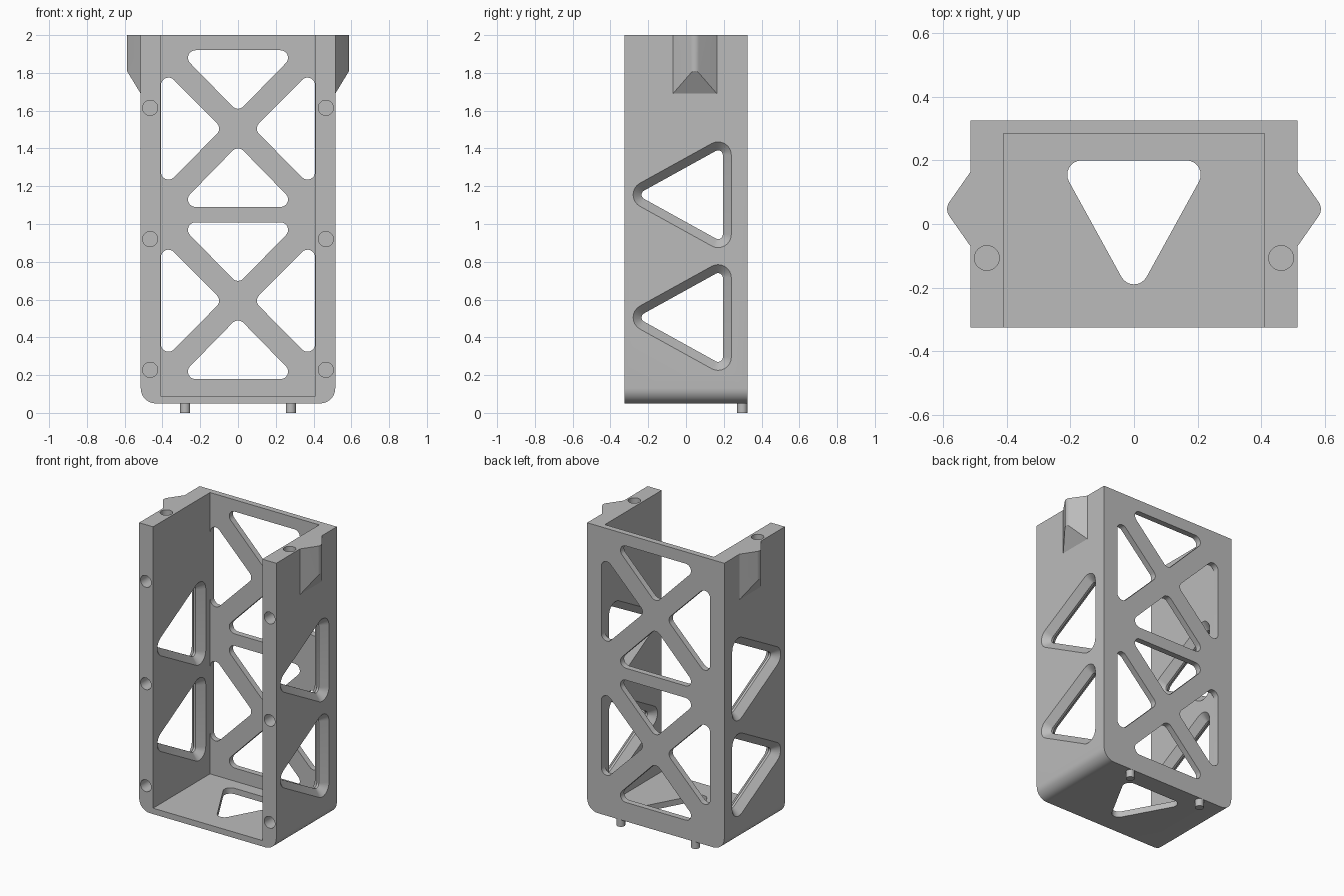
import bpy, bmesh
from math import atan2, cos, sin, pi, radians
from mathutils import Vector

cube = bpy.data.objects.get("Cube")
if cube:
    bpy.data.objects.remove(cube, do_unlink=True)

grey = bpy.data.materials.new("plain_grey")
grey.use_nodes = True
colour = (0.5, 0.5, 0.5, 1)
grey.diffuse_color = colour
grey.node_tree.nodes["Principled BSDF"].inputs["Base Color"].default_value = colour

# Maps a flat outline (u, v) and a depth d into space, by extrusion axis
PLACE = {
    "x": lambda u, v, d: (d, u, v),
    "y": lambda u, v, d: (u, d, v),
    "z": lambda u, v, d: (u, v, d),
}


def rounded(centres, r, steps=8):
    """Outline around equal circles at the corners of a convex polygon."""
    pts = [Vector(c) for c in centres]
    area = sum(a.x * b.y - a.y * b.x for a, b in zip(pts, pts[1:] + pts[:1]))
    if area < 0:
        pts.reverse()
    out = []
    for i, p in enumerate(pts):
        before, after = p - pts[i - 1], pts((i + 1) % len(pts)) - p if callable(pts) else pts[(i + 1) % len(pts)] - p
        start = atan2(-before.x, before.y)
        turn = (atan2(-after.x, after.y) - start) % (2 * pi)
        for k in range(steps + 1):
            a = start + turn * k / steps
            out.append((p.x + r * cos(a), p.y + r * sin(a)))
    return out


def circle(u, v, r, sides=32):
    return [(u + r * cos(2 * pi * k / sides), v + r * sin(2 * pi * k / sides))
            for k in range(sides)]


def rect(u0, u1, v0, v1):
    return [(u0, v0), (u1, v0), (u1, v1), (u0, v1)]


def loft(name, axis, rings, slope=None):
    """Solid through (outline, depth) rings; slope = (point, normal) trims it."""
    bm = bmesh.new()
    loops = [[bm.verts.new(PLACE[axis](u, v, d)) for u, v in o] for o, d in rings]
    for a, b in zip(loops, loops[1:]):
        for i in range(len(a)):
            j = (i + 1) % len(a)
            bm.faces.new((a[i], a[j], b[j], b[i]))
    bm.faces.new(loops[0])
    bm.faces.new(loops[-1])
    if slope:
        geom = bm.verts[:] + bm.edges[:] + bm.faces[:]
        cut = bmesh.ops.bisect_plane(bm, geom=geom, plane_co=slope[0],
                                     plane_no=slope[1], clear_outer=True)
        edges = [e for e in cut["geom_cut"] if isinstance(e, bmesh.types.BMEdge)]
        bmesh.ops.contextual_create(bm, geom=edges)
    bmesh.ops.recalc_face_normals(bm, faces=bm.faces[:])
    mesh = bpy.data.meshes.new(name)
    bm.to_mesh(mesh)
    bm.free()
    mesh.materials.append(grey)
    obj = bpy.data.objects.new(name, mesh)
    bpy.context.collection.objects.link(obj)
    return obj


def prism(name, axis, outline, d0, d1, slope=None):
    return loft(name, axis, [(outline, d0), (outline, d1)], slope)


def combine(target, tool, operation="DIFFERENCE"):
    mod = target.modifiers.new("cut", "BOOLEAN")
    mod.operation, mod.solver, mod.object = operation, "EXACT", tool
    bpy.context.view_layer.objects.active = target
    bpy.ops.object.modifier_apply(modifier=mod.name)
    bpy.data.objects.remove(tool, do_unlink=True)


def smooth(obj):
    bpy.ops.object.select_all(action="DESELECT")
    obj.select_set(True)
    bpy.context.view_layer.objects.active = obj
    bpy.ops.object.shade_smooth_by_angle(angle=radians(30))


W, D, TOP, BASE = 0.515, 0.325, 2.0, 0.05      # half width, half depth, heights
IN = 0.41                                       # half width of the cavity

# Outer block with rounded lower corners
R = 0.08
lower = [p for p in rounded([(-W + R, BASE + R), (W - R, BASE + R),
                             (W - R, TOP), (-W + R, TOP)], R) if p[1] <= BASE + R + 1e-5]
frame = prism("frame", "y", lower + [(W, TOP), (-W, TOP)], -D, D)

# Wedge lugs at the top of each side
for s in (-1, 1):
    outline = rounded([(s * 0.45, -0.096), (s * 0.55, 0.047), (s * 0.45, 0.19)], 0.038)
    lug = prism("side_lug", "z", outline, 1.5, TOP,
                ((s * W, 0, 1.69), (s * 0.12, 0, -0.073)))
    combine(frame, lug, "UNION")

# Cavity, open at the front and the top
combine(frame, prism("cavity", "y", rect(-IN, IN, 0.09, 2.2), -0.5, 0.285))

# Crossed lattice windows in the back wall
for zc in (0.594, 1.505):
    for s in (-1, 1):
        windows = ([(-0.225, zc + s * 0.375), (0.225, zc + s * 0.375), (0, zc + s * 0.145)],
                   [(s * 0.368, zc - 0.23), (s * 0.368, zc + 0.23), (s * 0.14, zc)])
        for corners in windows:
            combine(frame, prism("window", "y", rounded(corners, 0.04), 0.25, 0.4))

# Triangular side openings, chamfered on both faces
for s in (-1, 1):
    for zc in (0.505, 1.155):
        corners = [(0.17, zc - 0.21), (0.17, zc + 0.21), (-0.21, zc)]
        rings = [(rounded(corners, r), s * x) for x, r in
                 ((IN - 0.01, 0.08), (0.455, 0.025), (0.47, 0.025), (W + 0.01, 0.08))]
        combine(frame, loft("side_opening", "x", rings))

# Floor opening
floor_hole = rounded([(-0.165, 0.155), (0.165, 0.155), (0, -0.145)], 0.045)
combine(frame, prism("floor_opening", "z", floor_hole, 0, 0.2))

# Screw holes in the front edges and the top edges
for s in (-1, 1):
    for z in (0.228, 0.92, 1.615):
        combine(frame, prism("screw_hole", "y", circle(s * 0.465, z, 0.04), -0.4, -D + 0.2))
    combine(frame, prism("screw_hole", "z", circle(s * 0.463, -0.107, 0.039), TOP - 0.2, 2.1))
smooth(frame)

# Locating pegs under the back edge
for s, side in ((-1, "right"), (1, "left")):
    smooth(prism(side + "_peg", "z", circle(s * 0.28, 0.298, 0.027, 16), 0, BASE + 0.01))
